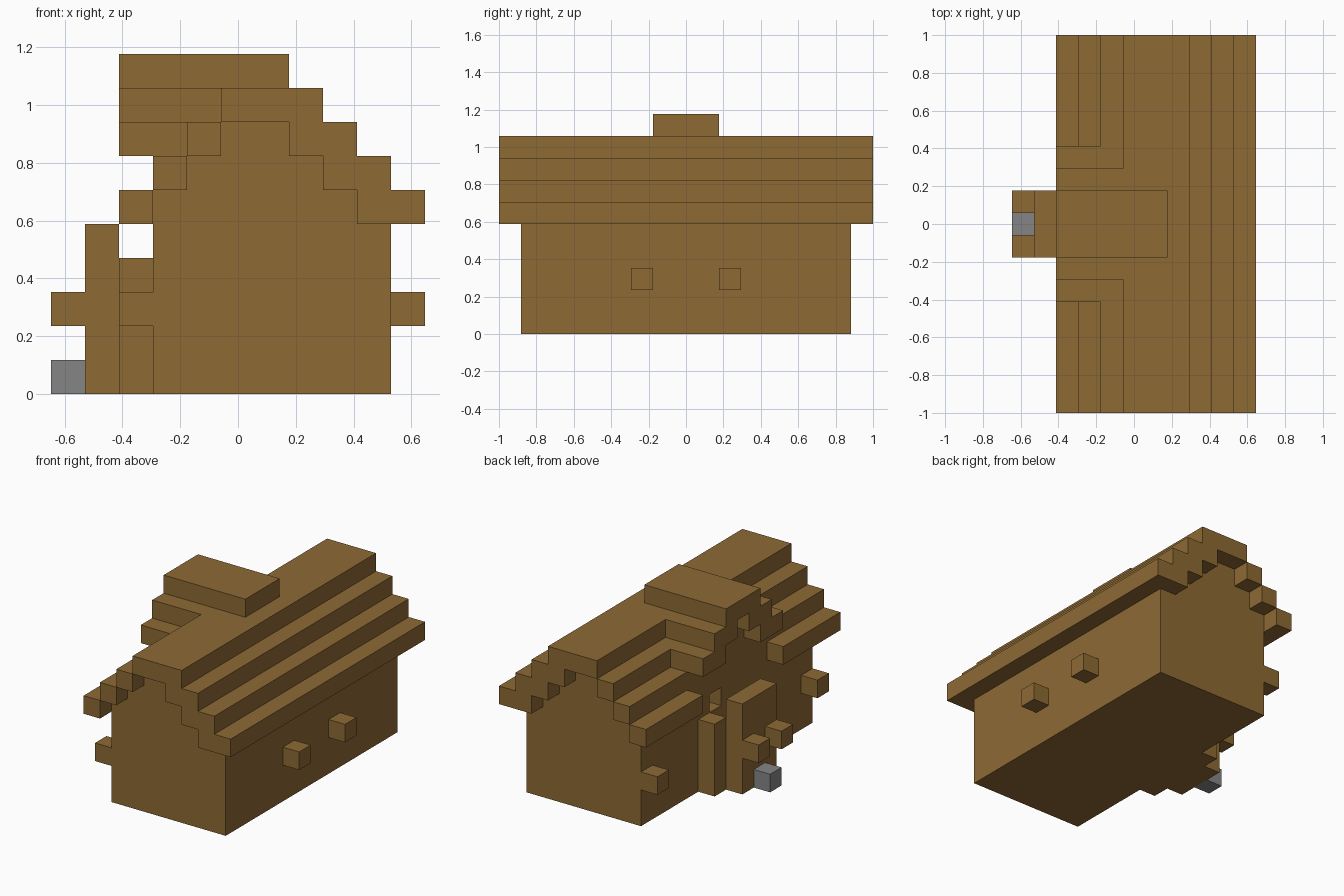
import bpy, bmesh
from mathutils import Vector

if "Cube" in bpy.data.objects:
    bpy.data.objects.remove(bpy.data.objects["Cube"])

# Everything sits on a block grid of 11 x 17 x 10 cells
CELL = 2 / 17
NX, NY = 11, 17


def material(name, rgb):
    mat = bpy.data.materials.new(name)
    mat.use_nodes = True
    mat.diffuse_color = (*rgb, 1)
    mat.node_tree.nodes["Principled BSDF"].inputs["Base Color"].default_value = (*rgb, 1)
    return mat


wood = material("wood brown", (0.27, 0.142, 0.034))
stone = material("stone grey", (0.24, 0.235, 0.235))


def world(i, j, k):
    return Vector(((i - NX / 2) * CELL, (j - NY / 2) * CELL, k * CELL))


def extrude(name, profile, start, end, axis="y", mat=wood):
    """Extrude a stepped outline along y (points are x, z) or x (points are y, z)."""
    bm = bmesh.new()
    place = (lambda p: world(p[0], start, p[1])) if axis == "y" else (lambda p: world(start, *p))
    face = bm.faces.new([bm.verts.new(place(p)) for p in profile])
    out = bmesh.ops.extrude_face_region(bm, geom=[face])
    step = Vector((0, 1, 0)) if axis == "y" else Vector((1, 0, 0))
    moved = [v for v in out["geom"] if isinstance(v, bmesh.types.BMVert)]
    bmesh.ops.translate(bm, verts=moved, vec=step * (end - start) * CELL)
    bmesh.ops.recalc_face_normals(bm, faces=bm.faces)
    mesh = bpy.data.meshes.new(name)
    bm.to_mesh(mesh)
    bm.free()
    mesh.materials.append(mat)
    obj = bpy.data.objects.new(name, mesh)
    bpy.context.collection.objects.link(obj)
    return obj


def block(name, x, y, z, mat=wood):
    """Box from cell ranges."""
    outline = [(x[0], z[0]), (x[1], z[0]), (x[1], z[1]), (x[0], z[1])]
    return extrude(name, outline, y[0], y[1], mat=mat)


def flip(y):
    return (NY - y[1], NY - y[0])


# House body with stepped gables
body = extrude("house_body", [
    (3, 0), (10, 0), (10, 5), (9, 5), (9, 6), (8, 6), (8, 7), (7, 7), (7, 8),
    (5, 8), (5, 7), (4, 7), (4, 6), (3, 6)], 1, 16)

# Small opening over the entrance
cutter = block("opening_cutter", (2.5, 4), (9, 10), (4, 5))
cutter.hide_render = True
cut = body.modifiers.new("opening", "BOOLEAN")
cut.operation, cut.solver, cut.object = "DIFFERENCE", "EXACT", cutter
bpy.context.view_layer.objects.active = body
bpy.ops.object.modifier_apply(modifier=cut.name)
bpy.data.objects.remove(cutter)

# Ridge and long roof slope
extrude("main_roof", [
    (11, 5), (11, 6), (10, 6), (10, 7), (9, 7), (9, 8), (8, 8), (8, 9), (5, 9),
    (5, 8), (7, 8), (7, 7), (8, 7), (8, 6), (9, 6), (9, 5)], 0, NY)

# Entrance side roof steps on both sides of the dormer
for side, y in (("front", (0, 5)), ("back", flip((0, 5)))):
    for n in range(3):
        block(f"{side}_roof_step_{n + 1}", (2 + n, 3 + n), y, (5 + n, 6 + n))

# Dormer: gable wall, stepped roof halves and ridge cap
extrude("dormer_wall", [
    (5, 6), (12, 6), (12, 7), (10, 7), (10, 8), (9, 8), (9, 9),
    (8, 9), (8, 8), (7, 8), (7, 7), (5, 7)], 3, 5, axis="x")
half = [(5, 7), (5, 8), (6, 8), (6, 9), (8, 9), (8, 8), (7, 8), (7, 7)]
extrude("dormer_roof_front", half, 2, 5, axis="x")
extrude("dormer_roof_back", [(NY - y, z) for y, z in half], 2, 5, axis="x")
block("dormer_ridge_cap", (2, 7), (7, 10), (9, 10))

# Entrance: door slab, threshold and doorstep
block("door_slab", (1, 2), (7, 10), (0, 5))
block("threshold", (2, 3), (7, 10), (0, 1))
block("doorstep", (0, 1), (8, 9), (0, 1), stone)

# Paired posts, lamps and window blocks
for side, pick in (("front", lambda y: y), ("back", flip)):
    block(f"{side}_door_post", (2, 3), pick((6, 7)), (0, 4))
    block(f"{side}_door_lamp", (0, 1), pick((7, 8)), (2, 3))
    block(f"{side}_corner_lamp", (2, 3), pick((1, 2)), (2, 3))
    block(f"{side}_window_block", (10, 11), pick((6, 7)), (2, 3))
